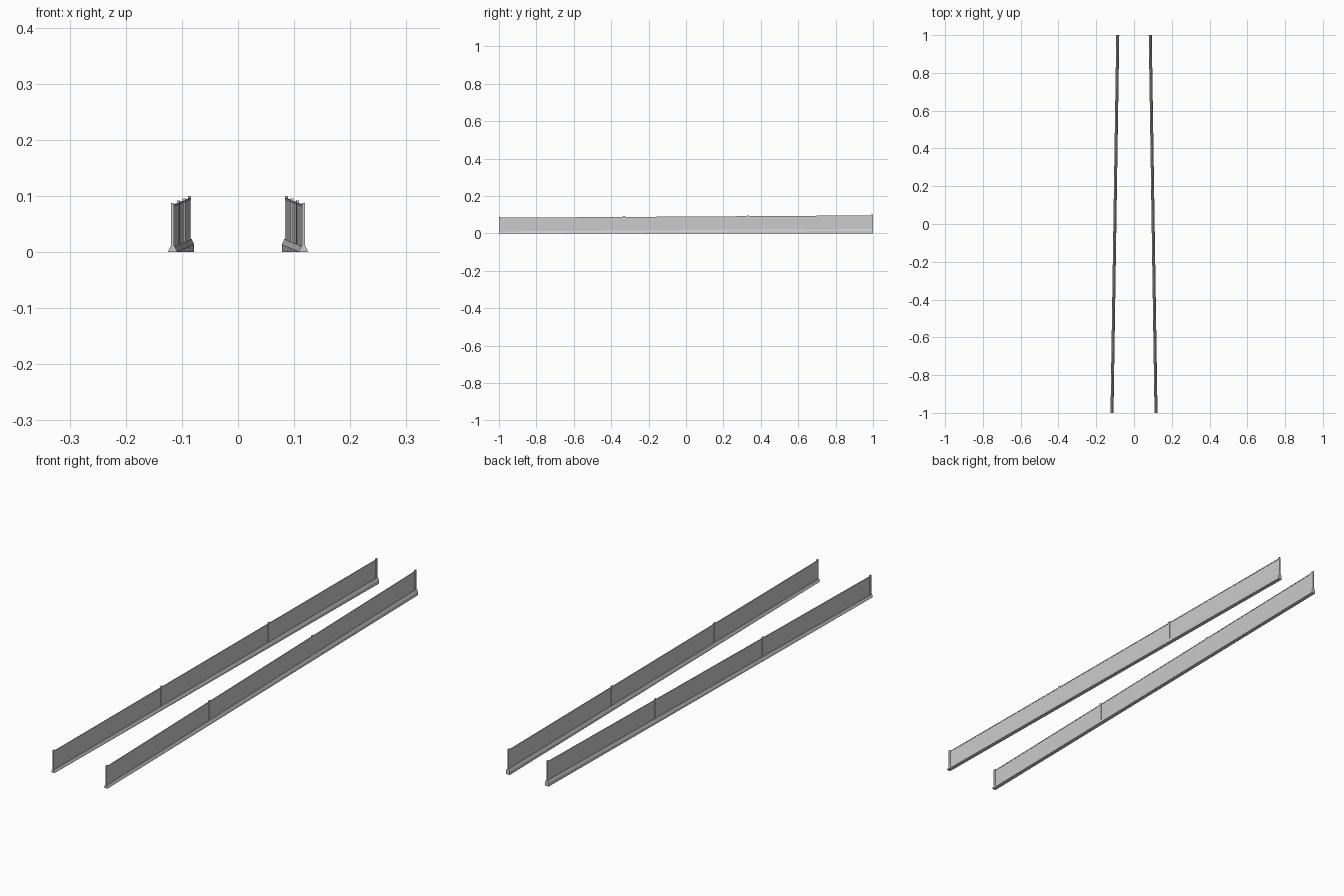
import bpy, bmesh

if "Cube" in bpy.data.objects:
    bpy.data.objects.remove(bpy.data.objects["Cube"])

# The right-hand wall runs from the front end to the back end, then is mirrored in x.
FRONT_X, BACK_X = 0.1165, 0.086
RISE = 0.0125  # climb of the wall from front to back


def along(y):
    t = (y + 1) / 2
    return FRONT_X + (BACK_X - FRONT_X) * t, RISE * t


def sweep(bm, y0, y1, profile):
    """Loft a profile of (x offset, z, follows slope) from y0 to y1."""
    rings = []
    for y in (y0, y1):
        cx, dz = along(y)
        rings.append([bm.verts.new((cx + x, y, z + dz * s)) for x, z, s in profile])
    n = len(profile)
    for i in range(n):
        j = (i + 1) % n
        bm.faces.new((rings[0][i], rings[0][j], rings[1][j], rings[1][i]))
    bm.faces.new(rings[0][::-1])
    bm.faces.new(rings[1])


def part(name, profile, spans):
    bm = bmesh.new()
    for y0, y1 in spans:
        sweep(bm, y0, y1, profile)
    bmesh.ops.recalc_face_normals(bm, faces=bm.faces)
    me = bpy.data.meshes.new(name)
    bm.to_mesh(me)
    bm.free()
    ob = bpy.data.objects.new(name, me)
    bpy.context.collection.objects.link(ob)
    mirror = ob.modifiers.new("mirror", 'MIRROR')
    mirror.use_axis[0] = True
    return ob


def rect(w, z0, z1):
    return [(-w, z0, 1), (w, z0, 1), (w, z1, 1), (-w, z1, 1)]


# Kerb: flat on the ground, chamfered crown follows the slope
part("kerb", [(-0.008, 0, 0), (0.008, 0, 0), (0.008, 0.001, 1),
              (0.0035, 0.0105, 1), (-0.0035, 0.0105, 1), (-0.008, 0.001, 1)],
     [(-1, 1)])

# Posts: four evenly spaced
post_y = [-0.994 + i * 1.988 / 3 for i in range(4)]
part("posts", rect(0.0025, 0.009, 0.0875), [(y - 0.005, y + 0.005) for y in post_y])

# Panels and top rails between the posts
bays = [(a + 0.005, b - 0.005) for a, b in zip(post_y, post_y[1:])]
part("panels", rect(0.0008, 0.0095, 0.082), bays)
part("top_rails", rect(0.0018, 0.0805, 0.0835), bays)
